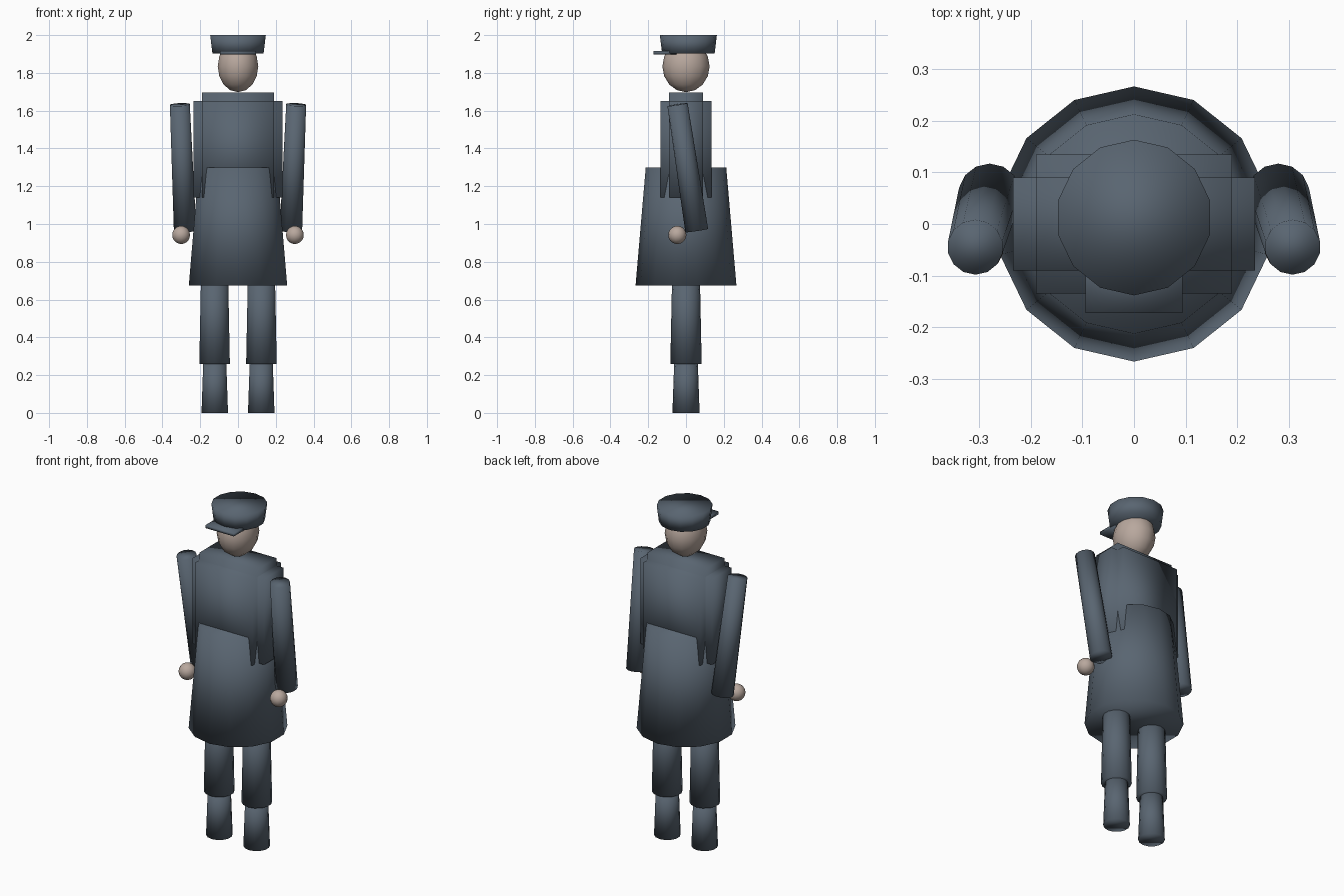
import bpy
from mathutils import Vector

default = bpy.data.objects.get("Cube")
if default:
    bpy.data.objects.remove(default, do_unlink=True)


def material(name, rgb):
    mat = bpy.data.materials.new(name)
    mat.use_nodes = True
    mat.diffuse_color = (*rgb, 1)
    mat.node_tree.nodes["Principled BSDF"].inputs["Base Color"].default_value = (*rgb, 1)
    return mat


CLOTH = material("slate blue cloth", (0.10, 0.13, 0.165))
SKIN = material("pale skin", (0.48, 0.39, 0.34))
SIDES = 14


def finish(name, mat):
    """Name the new object, colour it and shade it softly all over."""
    obj = bpy.context.object
    obj.name = obj.data.name = name
    obj.data.materials.append(mat)
    bpy.ops.object.shade_smooth()
    return obj


def tube(name, bottom, top, r_bottom, r_top, mat=CLOTH):
    """Closed tapered cylinder between two points."""
    a, b = Vector(bottom), Vector(top)
    axis = b - a
    bpy.ops.mesh.primitive_cone_add(
        vertices=SIDES, radius1=r_bottom, radius2=r_top, depth=axis.length,
        location=(a + b) / 2,
        rotation=Vector((0, 0, 1)).rotation_difference(axis).to_euler())
    return finish(name, mat)


def box(name, low, high, mat=CLOTH):
    a, b = Vector(low), Vector(high)
    bpy.ops.mesh.primitive_cube_add(size=1, location=(a + b) / 2)
    obj = bpy.context.object
    obj.scale = b - a
    bpy.ops.object.transform_apply(location=False, rotation=False, scale=True)
    return finish(name, mat)


def ball(name, centre, radii, rings, mat=SKIN):
    bpy.ops.mesh.primitive_uv_sphere_add(
        segments=SIDES, ring_count=rings, radius=1, location=centre)
    bpy.context.object.scale = radii
    bpy.ops.object.transform_apply(location=False, rotation=False, scale=True)
    return finish(name, mat)


# Coat: three crossed blocks for the chest, flared skirt below
box("chest_wide", (-0.235, -0.09, 1.14), (0.235, 0.09, 1.65))
box("chest_deep", (-0.19, -0.135, 1.14), (0.19, 0.135, 1.65))
box("chest_tall", (-0.19, -0.09, 1.095), (0.19, 0.09, 1.695))
tube("coat_skirt", (0, 0, 0.675), (0, 0, 1.3), 0.267, 0.213)

# Head and peaked cap
ball("head", (0, 0, 1.835), (0.11, 0.125, 0.137), 8)
tube("cap", (0, 0.0125, 1.903), (0, 0.0125, 2.0), 0.139, 0.151)
box("cap_peak", (-0.094, -0.173, 1.898), (0.094, -0.05, 1.915))

# Limbs on both sides
for side, s in (("left", 1), ("right", -1)):
    tube(side + "_arm", (s * 0.28, 0.057, 0.965), (s * 0.308, -0.045, 1.632),
         0.061, 0.054)
    ball(side + "_hand", (s * 0.301, -0.046, 0.942), (0.048,) * 3, 10)
    tube(side + "_trouser_leg", (s * 0.124, 0, 0.26), (s * 0.124, 0, 0.75),
         0.083, 0.073)
    tube(side + "_boot", (s * 0.123, 0, 0), (s * 0.123, 0, 0.28), 0.072, 0.062)
